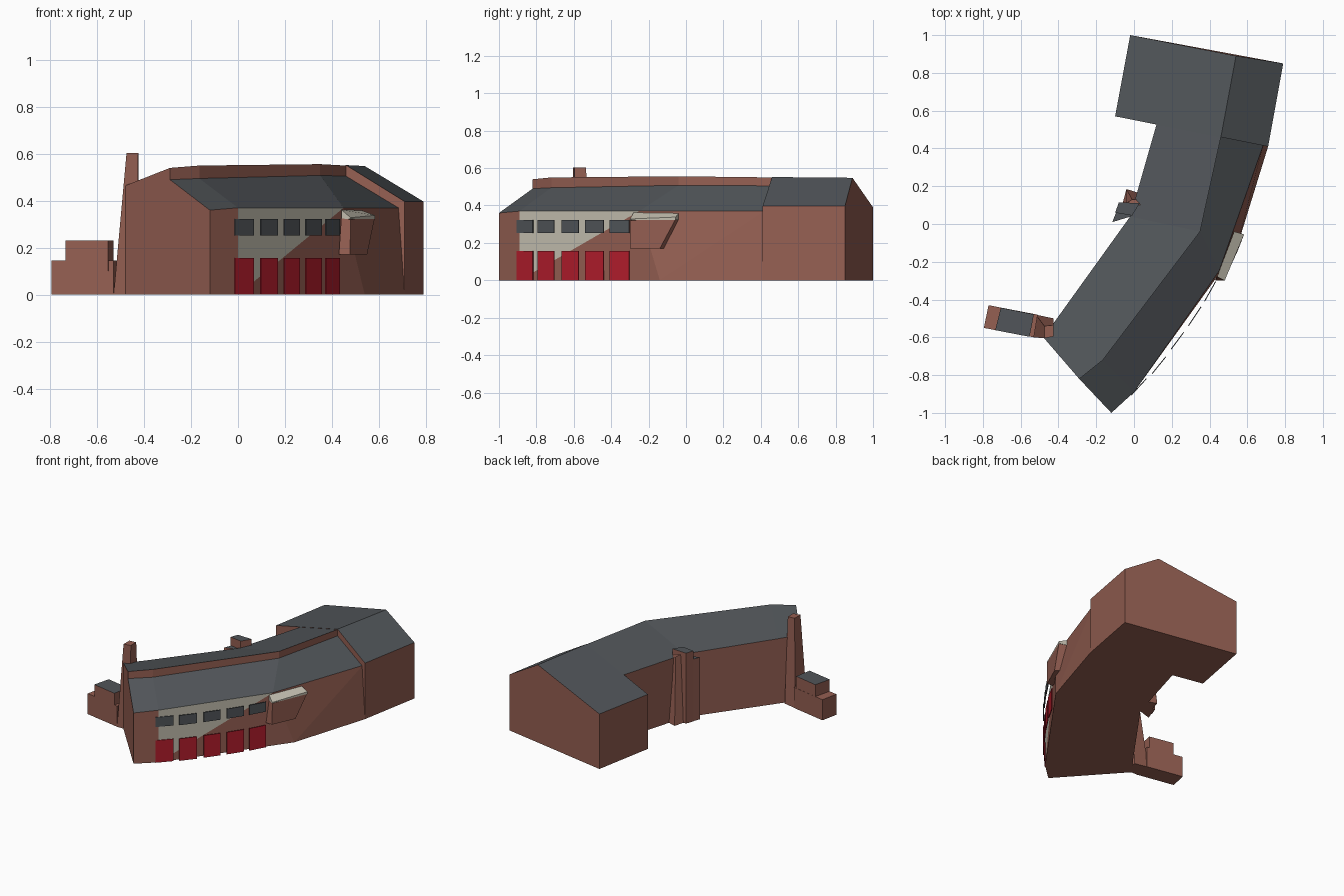
import bpy, bmesh
from mathutils import Vector

if "Cube" in bpy.data.objects:
    bpy.data.objects.remove(bpy.data.objects["Cube"])


def material(name, rgb):
    m = bpy.data.materials.new(name)
    m.diffuse_color = (*rgb, 1)
    m.use_nodes = True
    m.node_tree.nodes["Principled BSDF"].inputs["Base Color"].default_value = m.diffuse_color
    return m


BRICK, SLATE, CREAM, RED = range(4)
MATS = [material("brick", (0.30, 0.115, 0.085)), material("slate", (0.082, 0.091, 0.10)),
        material("cream", (0.56, 0.53, 0.44)), material("red", (0.45, 0.012, 0.025))]


def finish(name, bm):
    bmesh.ops.recalc_face_normals(bm, faces=bm.faces)
    mesh = bpy.data.meshes.new(name)
    bm.to_mesh(mesh)
    bm.free()
    for m in MATS:
        mesh.materials.append(m)
    ob = bpy.data.objects.new(name, mesh)
    bpy.context.collection.objects.link(ob)
    return ob


def loft(name, sections, strip_mats, special=None):
    """Join closed cross-sections; strip_mats colours each strip, special splits chosen
    quads into two triangles: (segment, strip) -> (first colour, second colour)."""
    bm = bmesh.new()
    rings = [[bm.verts.new(p) for p in s] for s in sections]
    n = len(rings[0])
    for i in range(len(rings) - 1):
        for k in range(n):
            a, b = rings[i][k], rings[i + 1][k]
            c, d = rings[i + 1][(k + 1) % n], rings[i][(k + 1) % n]
            if special and (i, k) in special:
                m = special[(i, k)]
                bm.faces.new((a, b, c)).material_index = m[0]
                bm.faces.new((a, c, d)).material_index = m[1]
            else:
                bm.faces.new((a, b, c, d)).material_index = strip_mats[k]
    bm.faces.new(rings[0])
    bm.faces.new(rings[-1])
    return finish(name, bm)


def prism(name, base, top, z0, z1, top_mat=BRICK, side_mat=BRICK):
    """Solid between a base outline and a top outline; z1 may be one height per corner."""
    bm = bmesh.new()
    n = len(base)
    zs = z1 if isinstance(z1, (list, tuple)) else [z1] * n
    lo = [bm.verts.new((*p, z0)) for p in base]
    hi = [bm.verts.new((*p, z)) for p, z in zip(top, zs)]
    bm.faces.new(lo).material_index = side_mat
    bm.faces.new(hi).material_index = top_mat
    for k in range(n):
        j = (k + 1) % n
        bm.faces.new((lo[k], lo[j], hi[j], hi[k])).material_index = side_mat
    return finish(name, bm)


# Main wing: east base, east eave, low ridge, high ridge, west eave, west base
def wing(eb, ee, ez, r, low, high, w, wz):
    return [(*eb, 0), (*ee, ez), (*r, low), (*r, high), (*w, wz), (*w, 0)]


loft("main_wing", [
    wing((-.12, -1), (-.12, -1), .36, (-.29, -.82), .49, .54, (-.48, -.60), .465),
    wing((0, -.89), (0, -.89), .37, (-.165, -.72), .495, .55, (-.39, -.475), .46),
    wing((.54, -.14), (.45, -.25), .37, (.35, -.04), .508, .556, (-.02, .04), .45),
    wing((.71, .41), (.685, .42), .37, (.46, .46), .505, .55, (.12, .53), .45),
], [BRICK, SLATE, BRICK, SLATE, BRICK, BRICK],
    {(1, 0): (BRICK, CREAM), (2, 0): (BRICK, BRICK)})

# North block with its own gable roof
loft("north_block", [
    [(.71, .41, 0), (.71, .41, .397), (.46, .46, .552), (-.10, .57, .387), (-.10, .57, 0)],
    [(.79, .85, 0), (.79, .85, .397), (.54, .89, .548), (-.02, 1.0, .39), (-.02, 1.0, 0)],
], [BRICK, SLATE, SLATE, BRICK, BRICK])

# Bay with a pale sloping cap
bay_top = [(.44, -.28), (.48, -.30), (.583, -.055), (.53, -.04)]
bay_rim = [.325, .32, .328, .325]
prism("bay", [(.43, -.30), (.477, -.30), (.55, -.14), (.50, -.10)], bay_top, .17, bay_rim)
prism("bay_cap", bay_top, bay_top, .322, [.362, .328, .338, .358], CREAM, CREAM)

# Doors and windows: thin plates standing just off the curved wall
BAYS = [((-.012, -.907), (.068, -.82)), ((.097, -.795), (.170, -.705)),
        ((.198, -.665), (.265, -.575)), ((.290, -.54), (.357, -.44)),
        ((.376, -.41), (.435, -.305))]
for i, (p, q) in enumerate(BAYS):
    p, q = Vector(p), Vector(q)
    d = (q - p).normalized()
    back = Vector((-d.y, d.x)) * .005
    outline = [p, q, q + back, p + back]
    prism(f"door_{i + 1}", outline, outline, 0, .157, RED, RED)
    prism(f"window_{i + 1}", outline, outline, .253, .322, SLATE, SLATE)

# Tapered chimney on the west corner
prism("chimney", [(-.53, -.60), (-.43, -.60), (-.425, -.50), (-.52, -.48)],
      [(-.475, -.605), (-.425, -.595), (-.425, -.535), (-.475, -.54)], 0, .603)

# Low stepped annex
low = [(-.795, -.55), (-.53, -.60), (-.51, -.48), (-.77, -.43)]
prism("annex_low", low, low, 0, .146)
high = [(-.735, -.562), (-.553, -.597), (-.53, -.478), (-.705, -.443)]
prism("annex_high", high, high, .10, .23, SLATE)

# Stacks in the inner corner of the bend
tall = [(-.10, .06), (-.01, .045), (.03, .11), (-.08, .115)]
prism("tall_stack", tall, tall, 0, .50, SLATE)
short = [(-.115, .01), (0, .045), (0, .07), (-.095, .06)]
prism("short_stack", short, short, 0, .44, SLATE)
prism("stack_buttress", [(-.06, .11), (.04, .10), (.04, .16), (-.04, .185)],
      [(-.04, .11), (.04, .10), (.04, .13), (-.01, .13)], 0, [.48, .46, .44, .46])
